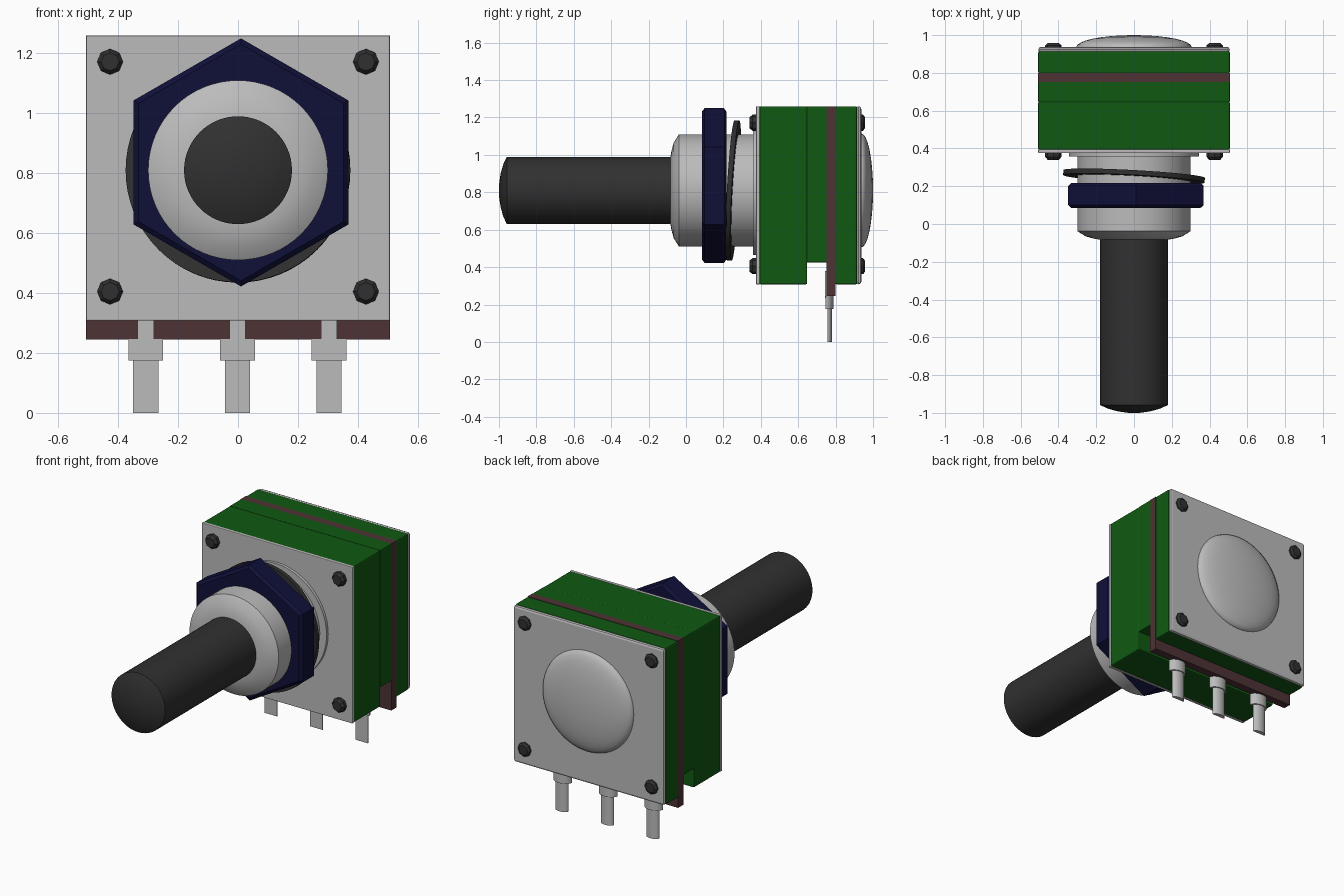
import bpy, bmesh, math
from mathutils import Matrix, Vector

if "Cube" in bpy.data.objects:
    bpy.data.objects.remove(bpy.data.objects["Cube"])


def material(name, r, g, b):
    m = bpy.data.materials.new(name)
    m.use_nodes = True
    m.diffuse_color = (r, g, b, 1)
    m.node_tree.nodes["Principled BSDF"].inputs["Base Color"].default_value = (r, g, b, 1)
    return m


METAL = material("light grey metal", 0.5, 0.5, 0.5)
DARK = material("dark grey", 0.03, 0.03, 0.03)
GREEN = material("green plastic", 0.005, 0.1, 0.006)
BROWN = material("brown board", 0.075, 0.032, 0.035)
NAVY = material("navy blue", 0.005, 0.005, 0.04)
AXIS_Z = 0.81


def finish(name, bm, mat, angle=30, bevel=0.0):
    bmesh.ops.recalc_face_normals(bm, faces=bm.faces[:])
    mesh = bpy.data.meshes.new(name)
    bm.to_mesh(mesh)
    bm.free()
    mesh.materials.append(mat)
    obj = bpy.data.objects.new(name, mesh)
    bpy.context.collection.objects.link(obj)
    if bevel:
        mod = obj.modifiers.new("rounded edges", "BEVEL")
        mod.width, mod.segments = bevel, 2
    bpy.ops.object.select_all(action="DESELECT")
    bpy.context.view_layer.objects.active = obj
    obj.select_set(True)
    if angle:
        bpy.ops.object.shade_smooth_by_angle(angle=math.radians(angle))
    return obj


def lathe(name, profile, mat, x=0, z=AXIS_Z, sides=64, angle=30, closed=False):
    """Turn a (radius, y) profile around an axis parallel to y."""
    bm = bmesh.new()
    rings = []
    for r, y in profile:
        rings.append([bm.verts.new((x + r * math.sin(2 * math.pi * i / sides), y,
                                    z + r * math.cos(2 * math.pi * i / sides)))
                      for i in range(sides)])
    pairs = list(zip(rings, rings[1:]))
    if closed:
        pairs.append((rings[-1], rings[0]))
    else:
        bm.faces.new(rings[0])
        bm.faces.new(rings[-1])
    for a, b in pairs:
        for i in range(sides):
            j = (i + 1) % sides
            bm.faces.new((a[i], a[j], b[j], b[i]))
    return finish(name, bm, mat, angle)


def box(name, x, y, z, mat, bevel=0.0):
    """Box from (low, high) ranges."""
    bm = bmesh.new()
    bmesh.ops.create_cube(bm, size=1)
    for v in bm.verts:
        v.co = [lo + (c + 0.5) * (hi - lo) for c, (lo, hi) in zip(v.co, (x, y, z))]
    return finish(name, bm, mat, 0, bevel)


def half_round(name, x, width, y, depth, z, mat):
    """Upright prism with a flat front and a rounded back."""
    bm = bmesh.new()
    steps = 10
    section = [bm.verts.new((x + width / 2 * math.cos(math.pi * i / steps),
                             y + depth * math.sin(math.pi * i / steps), z[0]))
               for i in range(steps + 1)]
    face = bm.faces.new(section)
    top = bmesh.ops.extrude_face_region(bm, geom=[face])["geom"]
    bmesh.ops.translate(bm, vec=(0, 0, z[1] - z[0]),
                        verts=[g for g in top if isinstance(g, bmesh.types.BMVert)])
    return finish(name, bm, mat, 40)


def dome(radius, base, tip, steps=8):
    """Profile of a shallow cap from its rim to near its tip."""
    return [(radius * math.cos(t), base + (tip - base) * math.sin(t))
            for t in (0.49 * math.pi * i / steps for i in range(steps + 1))]


# Housing layers
W = (-0.507, 0.507)
TOP, BOTTOM = 1.26, 0.308
box("front_plate", W, (0.375, 0.395), (BOTTOM, TOP), METAL, 0.004)
box("front_housing", W, (0.392, 0.648), (BOTTOM, TOP), GREEN, 0.008)
box("middle_housing", W, (0.645, 0.755), (0.425, TOP), GREEN, 0.004)
box("circuit_board", W, (0.75, 0.8), (0.245, TOP), BROWN)
box("rear_housing", W, (0.797, 0.915), (BOTTOM, TOP), GREEN, 0.008)
box("rear_plate", W, (0.91, 0.937), (BOTTOM, TOP), METAL, 0.014)
lathe("rear_dome", [(0.305, 0.93)] + dome(0.305, 0.937, 1.0), METAL, angle=50)

# Shaft and threaded bushing
lathe("shaft", [(0.03, -1.0), (0.09, -0.991), (0.14, -0.977), (0.18, -0.958), (0.18, 0.0)], DARK)
lathe("bushing", [(0.17, -0.085), (0.21, -0.078), (0.255, -0.066), (0.3, -0.038),
                  (0.3, 0.38)], METAL, angle=20)
lathe("bushing_flange", [(0.345, 0.358), (0.345, 0.38)], METAL)

# Hexagonal nut, seated slightly off centre
lathe("hex_nut", [(0.395, 0.085), (0.414, 0.1), (0.414, 0.202), (0.395, 0.217)],
      NAVY, x=0.01, z=0.836, sides=6, angle=0)

# Tilted washer
washer = lathe("washer", [(0.3, -0.013), (0.375, -0.013), (0.375, 0.013), (0.3, 0.013)],
               DARK, z=0, closed=True)
tilt = Vector((0, 1, 0)).rotation_difference(Vector((0.055, 1, -0.055)))
washer.matrix_world = Matrix.Translation((0, 0.252, AXIS_Z)) @ tilt.to_matrix().to_4x4()

# Rivets at the corners of both plates
for side, sx in (("left", 1), ("right", -1)):
    for level, z in (("upper", 1.172), ("lower", 0.405)):
        for end, base, out in (("front", 0.38, -1), ("rear", 0.93, 1)):
            reach = 0.04 if out < 0 else 0.027
            lathe(f"{end}_{level}_{side}_rivet",
                  [(0.043, base), (0.043, base + out * reach * 0.6),
                   (0.03, base + out * reach)],
                  DARK, x=sx * 0.427, z=z, sides=8, angle=0)

# Solder pins
for name, x in (("right", -0.308), ("centre", -0.002), ("left", 0.304)):
    box(f"{name}_pin_tab", (x - 0.027, x + 0.027), (0.742, 0.752), (0.235, 0.38), METAL)
    half_round(f"{name}_pin_collar", x, 0.116, 0.746, 0.042, (0.175, 0.246), METAL)
    half_round(f"{name}_pin_tip", x, 0.084, 0.756, 0.025, (0, 0.18), METAL)
